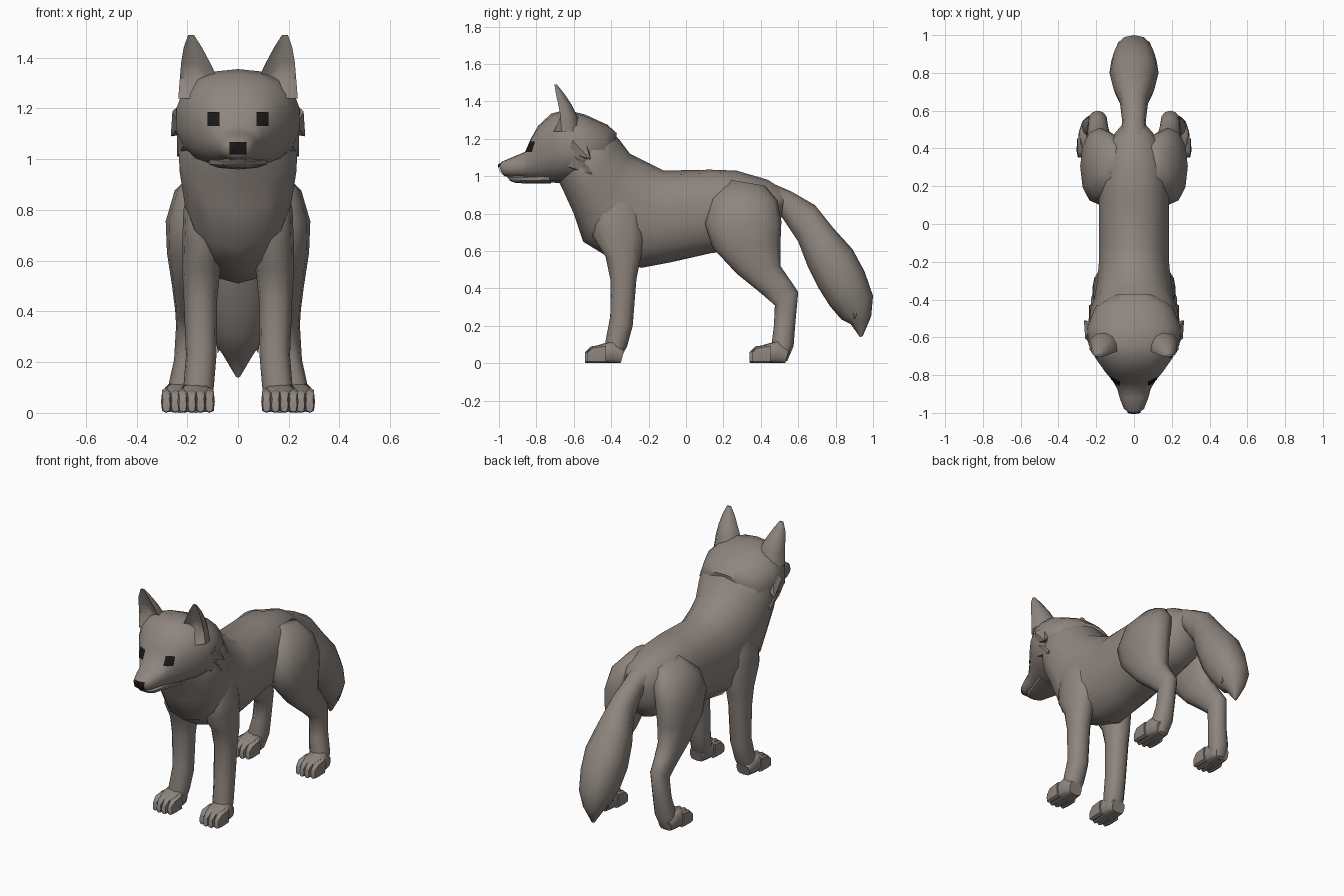
import bpy, bmesh
from math import sin, cos, pi, radians
from mathutils import Vector

if "Cube" in bpy.data.objects:
    bpy.data.objects.remove(bpy.data.objects["Cube"])


def material(name, rgb):
    m = bpy.data.materials.new(name)
    m.use_nodes = True
    m.diffuse_color = (*rgb, 1)
    m.node_tree.nodes["Principled BSDF"].inputs["Base Color"].default_value = (*rgb, 1)
    return m


FUR = material("grey brown fur", (0.27, 0.235, 0.21))
BLACK = material("black", (0.01, 0.01, 0.01))


def finish(name, bm, mat, mirror=False, angle=50):
    bmesh.ops.recalc_face_normals(bm, faces=bm.faces)
    mesh = bpy.data.meshes.new(name)
    bm.to_mesh(mesh)
    bm.free()
    obj = bpy.data.objects.new(name, mesh)
    bpy.context.collection.objects.link(obj)
    mesh.materials.append(mat)
    bpy.ops.object.select_all(action="DESELECT")
    obj.select_set(True)
    bpy.context.view_layer.objects.active = obj
    bpy.ops.object.shade_smooth_by_angle(angle=radians(angle))
    if mirror:
        obj.modifiers.new("mirror", "MIRROR")
    return obj


def power(v, p):
    return abs(v) ** p * (1 if v >= 0 else -1)


def loft(bm, sections, n=14, p=0.9):
    """Each section: upper y, z, lower y, z, half width and optional x centre."""
    rings = []
    for yt, zt, yb, zb, hw, *x in sections:
        top, low = Vector((0, yt, zt)), Vector((0, yb, zb))
        mid, up = (top + low) / 2, (top - low) / 2
        mid.x = x[0] if x else 0
        ring = []
        for i in range(n):
            a = 2 * pi * i / n
            ring.append(bm.verts.new(mid + up * power(cos(a), p)
                                     + Vector((hw * power(sin(a), p), 0, 0))))
        rings.append(ring)
    for r, s in zip(rings, rings[1:]):
        for i in range(n):
            j = (i + 1) % n
            bm.faces.new((r[i], r[j], s[j], s[i]))
    bm.faces.new(rings[0])
    bm.faces.new(rings[-1])


def part(name, sections, mirror=False, n=14, p=0.9):
    bm = bmesh.new()
    loft(bm, sections, n, p)
    return finish(name, bm, FUR, mirror)


def tufts(name, spikes):
    """Pointed locks of fur: base, tip, radius."""
    bm = bmesh.new()
    for base, tip, r in spikes:
        a, d = Vector(base), Vector(tip) - Vector(base)
        rot = d.to_track_quat("Z", "Y").to_matrix().to_4x4()
        rot.translation = a + d / 2
        bmesh.ops.create_cone(bm, segments=6, radius1=r, radius2=0,
                              depth=d.length, cap_ends=True, matrix=rot)
    return finish(name, bm, FUR, True)


# Trunk and neck, from rump to throat
part("torso", [
    (.53, .92, .50, .72, .07),
    (.44, .98, .44, .63, .14),
    (.27, 1.03, .29, .60, .18),
    (.13, 1.035, .14, .59, .19),
    (-.12, 1.03, -.08, .54, .19),
    (-.18, 1.06, -.24, .51, .19),
    (-.24, 1.09, -.42, .57, .20),
    (-.30, 1.12, -.55, .65, .215),
    (-.36, 1.20, -.60, .80, .235),
    (-.42, 1.26, -.65, .91, .24),
    (-.50, 1.30, -.68, .97, .19)])

# Head narrowing into the muzzle
head = part("head", [
    (-.37, 1.23, -.40, 1.06, .12),
    (-.42, 1.275, -.46, .99, .205),
    (-.54, 1.33, -.55, .97, .25),
    (-.64, 1.355, -.63, .965, .245),
    (-.72, 1.335, -.70, .965, .205),
    (-.79, 1.27, -.77, .97, .155),
    (-.83, 1.20, -.83, .98, .115),
    (-.86, 1.13, -.88, .99, .09),
    (-.92, 1.105, -.93, .995, .075),
    (-.98, 1.08, -.97, 1.0, .055),
    (-1.0, 1.06, -.985, 1.015, .035)], n=18, p=0.85)
part("lower_jaw", [
    (-.74, 1.02, -.72, .96, .12),
    (-.86, 1.01, -.85, .96, .075),
    (-.92, 1.005, -.915, .965, .06),
    (-.96, 1.0, -.94, .975, .035)], n=10)

# Cheek fur
tufts("cheek_tufts", [
    ((.20, -.58, 1.16), (.265, -.51, 1.09), .07),
    ((.18, -.58, 1.08), (.24, -.50, 1.01), .07),
    ((.12, -.58, 1.03), (.17, -.53, .965), .06)])

# Ears, hollowed on the front
bm = bmesh.new()
for z, x, y, rx, ry in [(1.24, .15, -.64, .09, .08), (1.32, .155, -.65, .078, .07),
                        (1.38, .167, -.665, .06, .055), (1.44, .178, -.685, .038, .035),
                        (1.49, .185, -.70, .012, .01)]:
    for i in range(10):
        a = 2 * pi * i / 10
        dy = -cos(a) * ry
        if cos(a) > .5 and z > 1.3:
            dy = -ry * .05
        bm.verts.new((x + sin(a) * rx, y + dy, z))
v = list(bm.verts)
for k in range(0, 40, 10):
    for i in range(10):
        j = (i + 1) % 10
        bm.faces.new((v[k + i], v[k + j], v[k + j + 10], v[k + i + 10]))
bm.faces.new(v[-10:])
finish("ears", bm, FUR, True)

# Legs, from shoulder or hip down to the heel
part("front_legs", [
    (-.44, .93, -.28, .95, .06, .12),
    (-.50, .80, -.23, .80, .085, .13),
    (-.50, .68, -.22, .66, .085, .135),
    (-.43, .57, -.245, .55, .075, .145),
    (-.405, .45, -.265, .45, .066, .148),
    (-.405, .25, -.285, .20, .06, .145),
    (-.43, .12, -.315, .09, .06, .155),
    (-.43, .03, -.36, .01, .05, .16)], True, 12)
part("hind_legs", [
    (.24, .98, .42, .95, .05, .11),
    (.13, .88, .49, .87, .10, .15),
    (.10, .75, .51, .76, .105, .18),
    (.14, .62, .505, .64, .095, .185),
    (.27, .48, .505, .52, .075, .185),
    (.40, .375, .56, .44, .058, .19),
    (.475, .31, .60, .38, .052, .192),
    (.47, .20, .585, .22, .052, .2),
    (.46, .12, .575, .09, .06, .215),
    (.46, .03, .54, .01, .05, .225)], True, 12)

# Paws with four toes each
for name, y, x in [("front_paws", -.54, .165), ("hind_paws", .34, .23)]:
    bm = bmesh.new()
    loft(bm, [(y + .21, .07, y + .19, 0, .045, x), (y + .15, .12, y + .15, 0, .062, x),
              (y + .08, .10, y + .08, 0, .066, x), (y + .03, .08, y + .03, 0, .055, x)],
         12, .6)
    for k in (-1.5, -.5, .5, 1.5):
        f, cx = y + .012 * (abs(k) > 1), x + k * .035
        loft(bm, [(f + .10, .10, f + .10, 0, .02, cx), (f + .03, .09, f + .03, 0, .021, cx),
                  (f, .06, f, .003, .015, cx)], 8, .6)
    finish(name, bm, FUR, True)

# Bushy tail
part("tail", [
    (.42, .98, .45, .85, .08),
    (.56, .92, .52, .77, .062),
    (.69, .845, .60, .65, .075),
    (.79, .72, .65, .52, .11),
    (.89, .61, .71, .40, .13),
    (.955, .49, .77, .305, .12),
    (1.0, .36, .83, .235, .095),
    (.99, .25, .88, .21, .06),
    (.945, .145, .93, .14, .008)], n=12)
tufts("tail_tufts", [((.055, .91, .35), (.08, .90, .235), .045)])


# Eyes and nose: thin patches laid on the face
def patch(name, x, z, w, h, mirror):
    bpy.context.view_layer.update()
    bm = bmesh.new()
    bmesh.ops.create_grid(bm, x_segments=6, y_segments=6, size=1)
    for vert in bm.verts:
        px, pz = x + vert.co.x * w, z + vert.co.y * h
        hit, loc, _, _ = head.ray_cast(Vector((px, -2, pz)), Vector((0, 1, 0)))
        vert.co = (px, (loc.y if hit else -.98) - .006, pz)
    bmesh.ops.solidify(bm, geom=bm.faces[:], thickness=.004)
    return finish(name, bm, BLACK, mirror)


patch("eyes", .097, 1.16, .024, .026, True)
patch("nose", 0, 1.045, .034, .022, False)
